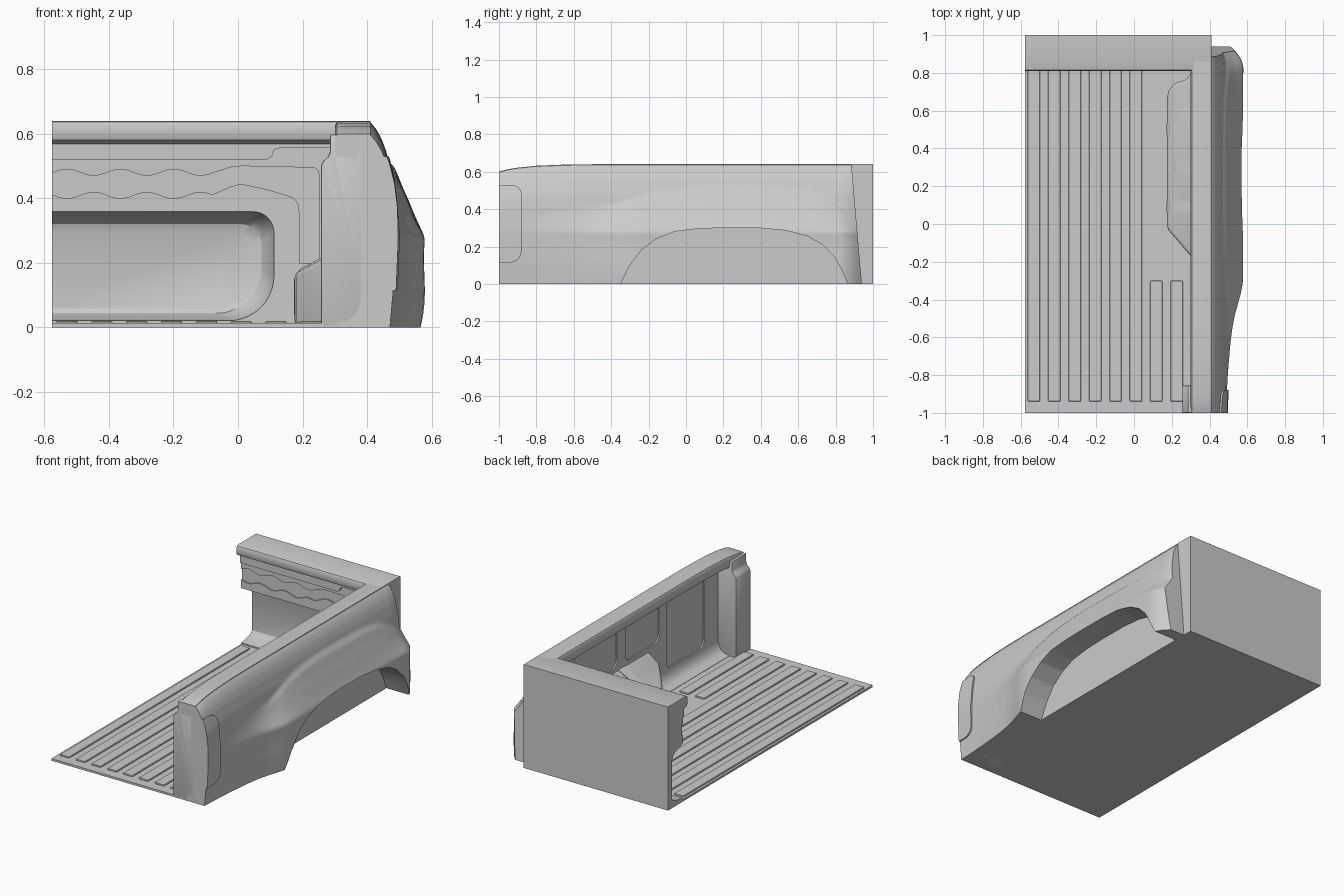
import bpy, bmesh, math

if "Cube" in bpy.data.objects:
    bpy.data.objects.remove(bpy.data.objects["Cube"])


def loft(name, rings):
    """Closed solid through a list of rings with equal point counts."""
    bm = bmesh.new()
    vs = [[bm.verts.new(p) for p in r] for r in rings]
    n = len(vs[0])
    for a, b in zip(vs, vs[1:]):
        for i in range(n):
            j = (i + 1) % n
            bm.faces.new((a[i], a[j], b[j], b[i]))
    bm.faces.new(vs[0])
    bm.faces.new(vs[-1])
    bmesh.ops.recalc_face_normals(bm, faces=bm.faces)
    me = bpy.data.meshes.new(name)
    bm.to_mesh(me)
    bm.free()
    ob = bpy.data.objects.new(name, me)
    bpy.context.collection.objects.link(ob)
    return ob


def prism(name, pts, axis, a, b):
    """Extrude a 2D outline along x, y or z."""
    put = {'x': lambda p, t: (t, p[0], p[1]),
           'y': lambda p, t: (p[0], t, p[1]),
           'z': lambda p, t: (p[0], p[1], t)}[axis]
    return loft(name, [[put(p, t) for p in pts] for t in (a, b)])


def rounded(u0, u1, v0, v1, radii, seg=8):
    """Rounded rectangle; radii from lower left, counter-clockwise."""
    pts = []
    for k, (u, v) in enumerate(((u0, v0), (u1, v0), (u1, v1), (u0, v1))):
        r = radii[k]
        cu = u + (r if u == u0 else -r)
        cv = v + (r if v == v0 else -r)
        for i in range(seg + 1):
            a = math.pi + k * math.pi / 2 + i * math.pi / 2 / seg
            pts.append((cu + r * math.cos(a), cv + r * math.sin(a)))
    return pts


def bake(ob):
    dg = bpy.context.evaluated_depsgraph_get()
    me = bpy.data.meshes.new_from_object(ob.evaluated_get(dg))
    ob.modifiers.clear()
    ob.data = me


def boolean(ob, cutter, op='DIFFERENCE'):
    m = ob.modifiers.new('cut', 'BOOLEAN')
    m.operation, m.object, m.solver = op, cutter, 'EXACT'
    bake(ob)
    bpy.data.objects.remove(cutter)


def bevel(ob, w, seg=3):
    m = ob.modifiers.new('bevel', 'BEVEL')
    m.width, m.segments, m.limit_method = w, seg, 'ANGLE'
    m.angle_limit = math.radians(35)
    bake(ob)


def interp(tab, t):
    if t <= tab[0][0]:
        return tab[0][1]
    for (a, p), (b, q) in zip(tab, tab[1:]):
        if t <= b:
            return p + (q - p) * (t - a) / (b - a)
    return tab[-1][1]


def smooth(t):
    t = min(1, max(0, t))
    return t * t * (3 - 2 * t)


def soft(tab, t, w=.05):
    return sum(interp(tab, t + w * k / 3) for k in range(-3, 4)) / 7


# Curves that shape the fender
TOP = [(-1, .60), (-.96, .612), (-.9, .622), (-.8, .632), (-.65, .638), (-.5, .64)]
SIDE = [(0, .47), (.12, .48), (.3, .487), (.4, .485), (.48, .476), (.55, .459), (.59, .444), (.62, .427), (.64, .41)]
FLARE = [(-1, 0), (-.8, .12), (-.6, .33), (-.5, .52), (-.4, .83), (-.32, 1)]
CREST = [(-1, .38), (-.4, .42), (-.25, .47), (-.1, .505), (.1, .522), (.55, .515), (.7, .49), (.8, .44), (.9, .37)]


def fender_x(y, s, z):
    x = interp(SIDE, s * .64)
    f, c = soft(FLARE, y), soft(CREST, y)
    g = min(1, max(0, (c - z) / (c - .28)))
    x += f * (.082 * g ** 1.4 + .013 * (1 - smooth(z / .25)))
    x += .01 * smooth((c - z) / .03) * smooth((y + .5) / .25)
    return x - .4 * (x - .41) * max(0, (y - .82) / .12) ** 2


def fender(name, off=0, y0=-1.0, ny=110, nz=48):
    rings = []
    for i in range(ny + 1):
        t = i / ny
        ring = []
        for k in range(nz + 1):
            s = 1 - (1 - k / nz) ** 1.3
            yt = y0 + t * (.94 - y0)
            z = s * (interp(TOP, yt) - .004)
            y = y0 + t * (.94 - .055 * s - y0)
            ring.append((fender_x(y, s, z) + off, y, z))
        rings.append([(.41, ring[0][1], 0)] + ring)
    return loft(name, rings)


# Outer fender with wheel arch
body = fender('fender')
half = [(-.35, 0), (-.3, .1), (-.24, .18), (-.16, .24), (-.06, .28), (.06, .295), (.2, .3),
        (.4, .298), (.54, .285), (.65, .255), (.73, .21), (.79, .15), (.83, .08), (.865, 0)]
arch = [(-.35, -.1)] + half + [(.865, -.1)]
boolean(body, prism('arch_cutter', arch, 'x', .405, .8))

# Tail lamp follows the fender surface
lamp = fender('tail_lamp', .009, -1.0, 110, 48)
boolean(lamp, prism('lamp_cutter', rounded(-1.1, -.88, .115, .53, (.01, .06, .05, .01)), 'x', .38, .7), 'INTERSECT')

# Side wall and rail, top edge dropping toward the tail
SEC = [(.41, 0), (.41, .64), (.318, .64), (.306, .636), (.30, .625), (.30, .585), (.305, .572),
       (.318, .567), (.37, .565), (.38, .555), (.38, .09), (.374, .06), (.358, .035),
       (.335, .02), (.30, .015), (.30, 0)]
ys = [-1, -.98, -.96, -.93, -.9, -.85, -.8, -.72, -.65, -.5, .86]
wall = loft('side_wall_and_rail', [[(x, y, z + (interp(TOP, y) - .64 if z > .1 and x != .38 else 0)
                                     if z > .56 else z) for x, z in SEC] for y in ys])
for y0, y1, z0 in ((-.72, -.35, .1), (-.28, .05, .3), (.13, .55, .3)):
    boolean(wall, prism('panel_cutter', rounded(y0, y1, z0, .53, (.04,) * 4, 5), 'x', .371, .389))

# Tail post
post = prism('tail_post', [(.257, 0), (.257, .5), (.264, .515), (.28, .53), (.285, .545),
                           (.285, .598), (.41, .598), (.41, 0)], 'y', -1, -.855)
bevel(post, .006, 2)

# Front bulkhead
bulk = prism('bulkhead', [(1, 0), (1, .64), (.825, .64), (.814, .636), (.81, .626), (.81, .59),
                          (.815, .58), (.83, .572), (.855, .565), (.855, 0)], 'x', -.577, .41)
deep = []
for y, d in ((.84, 0), (.86, .002), (.89, .012), (.93, .026), (.95, .04), (.96, .065)):
    o = rounded(-.8, .113 - d, .02 + d * .6, .36 - d, (.01, .14, .065, .01), 12)
    deep.append([(u, y, v) for u, v in o])
boolean(bulk, loft('recess_cutter', deep))
# Wavy groove band that turns down beside the recess
xs = [-.62 + i * .012 for i in range(46)]
upper = [(x, .48 + .010 * math.cos((x + .53) * 38)) for x in xs]
lower = [(x, .41 - .010 * math.cos((x + .53) * 38)) for x in xs]
band = upper + [(-.02, .497), (.01, .5), (.235, .495), (.247, .488), (.252, .47), (.252, .2), (.19, .2),
                (.19, .36), (.186, .385), (.17, .403), (.1, .425), (.01, .445), (-.02, .437)] + lower[::-1]
boolean(bulk, prism('band_cutter', band, 'y', .84, .863))
prism('bulkhead_ledge', [(-.577, .52), (.09, .52), (.105, .53), (.112, .55), (.13, .556),
                         (.29, .556), (.29, .58), (-.577, .58)], 'y', .842, .87)

# Floor and ribs
prism('bed_floor', [(-.577, 0), (.30, 0), (.30, .013), (-.577, .013)], 'y', -1, .86)
for i in range(8):
    x = -.53 + i * .108
    rib = prism('floor_rib', rounded(x - .033, x + .033, -.94, .83 if i < 6 else -.3, (.008,) * 4, 3),
                'z', .008, .02)
    bevel(rib, .003, 1)

# Inner wheel housing with sloped top
plan = [(.4, -.19), (.3, -.17), (.18, -.03), (.175, .0), (.175, .67), (.185, .71), (.215, .745), (.28, .765), (.3, .8), (.4, .8)]
house = loft('wheel_housing', [[(x, y, .005) for x, y in plan],
                               [(x, y, .17 + (x - .18) * .52) for x, y in plan]])
bevel(house, .016, 3)
for y, w, x in ((.505, .03, .173), (.30, .028, .2), (.09, .03, .173)):
    z = .174 + (x - .18) * .52
    prism('housing_ridge', [(x, z - .13), (x, z - .022), (x + .02, z + .012), (.39, .283), (.39, z - .13)],
          'y', y - w, y + w)

# Smooth shading with sharp creases
bpy.ops.object.select_all(action='DESELECT')
for ob in bpy.context.scene.objects:
    ob.select_set(True)
    bpy.context.view_layer.objects.active = ob
bpy.ops.object.shade_smooth_by_angle(angle=math.radians(30))
